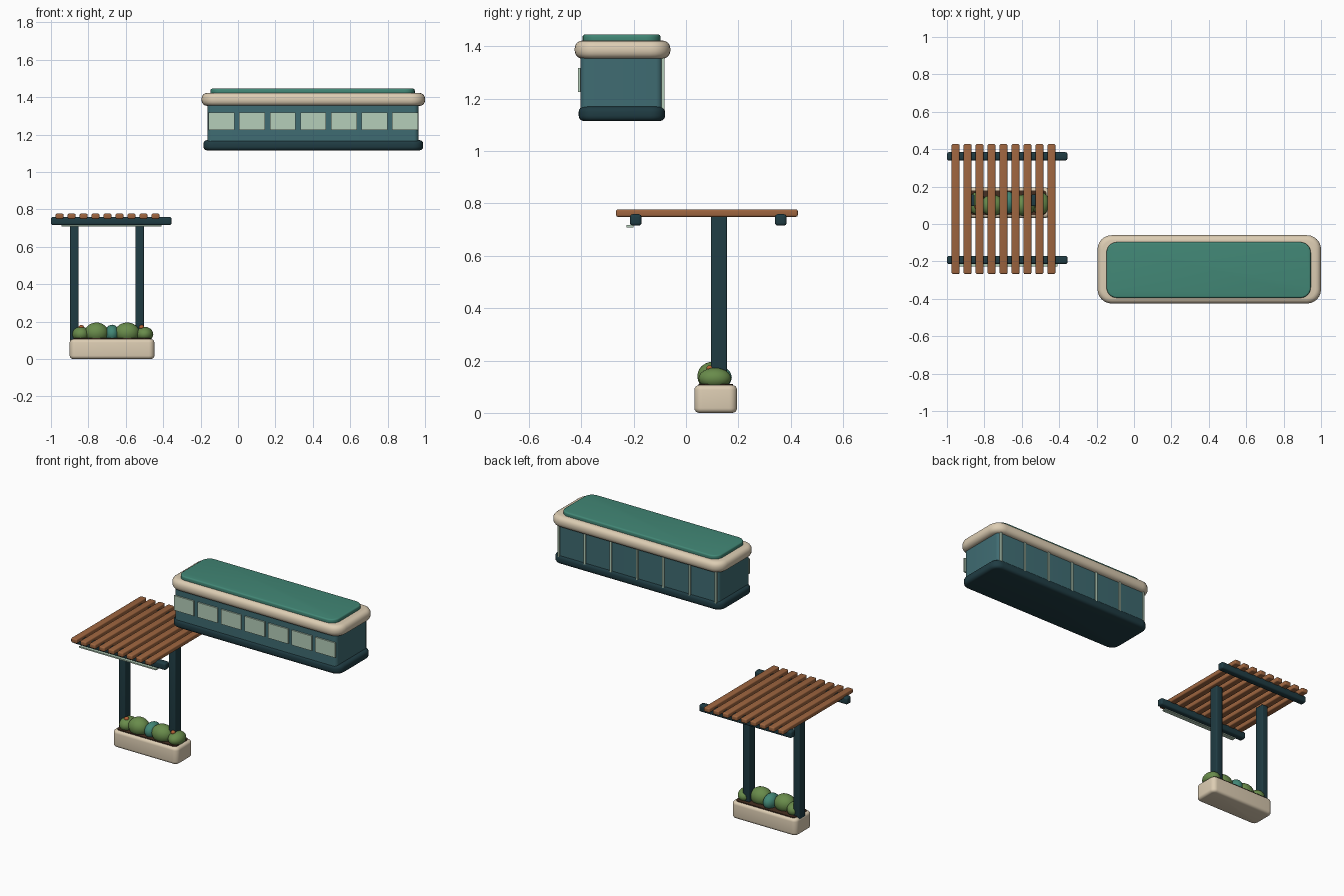
import bpy, bmesh
from mathutils import Vector

cube = bpy.data.objects.get("Cube")
if cube:
    bpy.data.objects.remove(cube, do_unlink=True)


def material(name, *rgb):
    m = bpy.data.materials.new(name)
    m.use_nodes = True
    m.diffuse_color = (*rgb, 1)
    m.node_tree.nodes["Principled BSDF"].inputs["Base Color"].default_value = (*rgb, 1)
    return m


GREEN_ROOF = material("roof green", 0.054, 0.242, 0.18)
CREAM = material("cream", 0.72, 0.61, 0.45)
WALL = material("wall teal", 0.05, 0.15, 0.17)
DARK = material("dark teal", 0.014, 0.045, 0.056)
GLASS = material("pale glass", 0.46, 0.62, 0.49)
WOOD = material("wood", 0.34, 0.13, 0.05)
LEAF = material("leaf green", 0.14, 0.26, 0.07)
SOIL = material("soil", 0.06, 0.028, 0.015)
BLOOM = material("terracotta bloom", 0.45, 0.12, 0.035)


def finish(name, bm, mat, angle=0.7):
    mesh = bpy.data.meshes.new(name)
    bm.to_mesh(mesh)
    bm.free()
    mesh.materials.append(mat)
    obj = bpy.data.objects.new(name, mesh)
    bpy.context.collection.objects.link(obj)
    bpy.ops.object.select_all(action="DESELECT")
    obj.select_set(True)
    bpy.context.view_layer.objects.active = obj
    bpy.ops.object.shade_smooth_by_angle(angle=angle)
    return obj


def block(name, x, y, z, mat, corner=0.0, edge=0.0):
    """Box over the given ranges: upright corners rounded, then the rims."""
    bm = bmesh.new()
    bmesh.ops.create_cube(bm, size=1)
    lo, hi = Vector((x[0], y[0], z[0])), Vector((x[1], y[1], z[1]))
    for v in bm.verts:
        v.co = [(a + b) / 2 + c * (b - a) for a, b, c in zip(lo, hi, v.co)]
    if corner:
        upright = [e for e in bm.edges if abs(e.verts[0].co.z - e.verts[1].co.z) > 1e-4]
        bmesh.ops.bevel(bm, geom=upright, offset=corner, segments=6, profile=0.5, affect="EDGES")
    if edge:
        rims = [e for e in bm.edges
                if not corner or abs(e.verts[0].co.z - e.verts[1].co.z) < 1e-4]
        bmesh.ops.bevel(bm, geom=rims, offset=edge, segments=4, profile=0.5, affect="EDGES")
    return finish(name, bm, mat)


def ball(name, centre, radii, mat):
    bm = bmesh.new()
    bmesh.ops.create_icosphere(bm, subdivisions=3, radius=1)
    for v in bm.verts:
        v.co = [c + r * p for c, r, p in zip(centre, radii, v.co)]
    return finish(name, bm, mat, 3.1)


# Raised pavilion
block("pavilion_base", (-0.185, 0.99), (-0.41, -0.08), (1.115, 1.17), DARK, 0.055, 0.02)
block("pavilion_walls", (-0.163, 0.965), (-0.403, -0.09), (1.15, 1.38), WALL, 0.025)
block("cornice", (-0.195, 1.0), (-0.425, -0.06), (1.353, 1.422), CREAM, 0.075, 0.029)
block("roof_panel", (-0.147, 0.945), (-0.395, -0.097), (1.41, 1.445), GREEN_ROOF, 0.055, 0.009)

# Front windows and rear mullions
for i in range(7):
    cx = -0.088 + i * 0.1635
    block(f"front_window_{i + 1}", (cx - 0.069, cx + 0.069), (-0.412, -0.4025),
          (1.225, 1.318), GLASS)
    cx = -0.146 + i * 0.182
    block(f"rear_mullion_{i + 1}", (cx - 0.006, cx + 0.006), (-0.093, -0.083),
          (1.16, 1.36), GLASS)

# Pergola frame
for side, cx in (("right", -0.875), ("left", -0.526)):
    block(side + "_post", (cx - 0.023, cx + 0.023), (0.095, 0.157), (0.09, 0.752), DARK, 0, 0.007)
for side, cy in (("front", -0.192), ("rear", 0.362)):
    block(side + "_beam", (-1.0, -0.356), (cy - 0.022, cy + 0.022), (0.715, 0.759), DARK, 0, 0.011)
block("light_strip", (-0.945, -0.41), (-0.228, -0.2), (0.709, 0.717), GLASS)

# Pergola slats
for i in range(9):
    cx = -0.954 + i * 0.0641
    block(f"slat_{i + 1}", (cx - 0.021, cx + 0.021), (-0.267, 0.427), (0.749, 0.777),
          WOOD, 0, 0.007)

# Planter with shrubs and blooms
block("planter", (-0.9, -0.447), (0.032, 0.195), (0, 0.106), CREAM, 0.03, 0.018)
block("soil", (-0.88, -0.467), (0.048, 0.18), (0.09, 0.111), SOIL, 0.02)
shrubs = [(-0.84, 0.11, 0.132, 0.047, 0.06, 0.042, LEAF),
          (-0.757, 0.1, 0.14, 0.064, 0.057, 0.055, LEAF),
          (-0.673, 0.115, 0.135, 0.04, 0.06, 0.048, GREEN_ROOF),
          (-0.593, 0.1, 0.14, 0.066, 0.057, 0.055, LEAF),
          (-0.5, 0.11, 0.132, 0.047, 0.062, 0.04, LEAF)]
for i, (x, y, z, rx, ry, rz, mat) in enumerate(shrubs):
    ball(f"shrub_{i + 1}", (x, y, z), (rx, ry, rz), mat)
for i, cx in enumerate((-0.838, -0.515)):
    ball(f"bloom_{i + 1}", (cx, 0.092, 0.17), (0.014, 0.014, 0.012), BLOOM)
